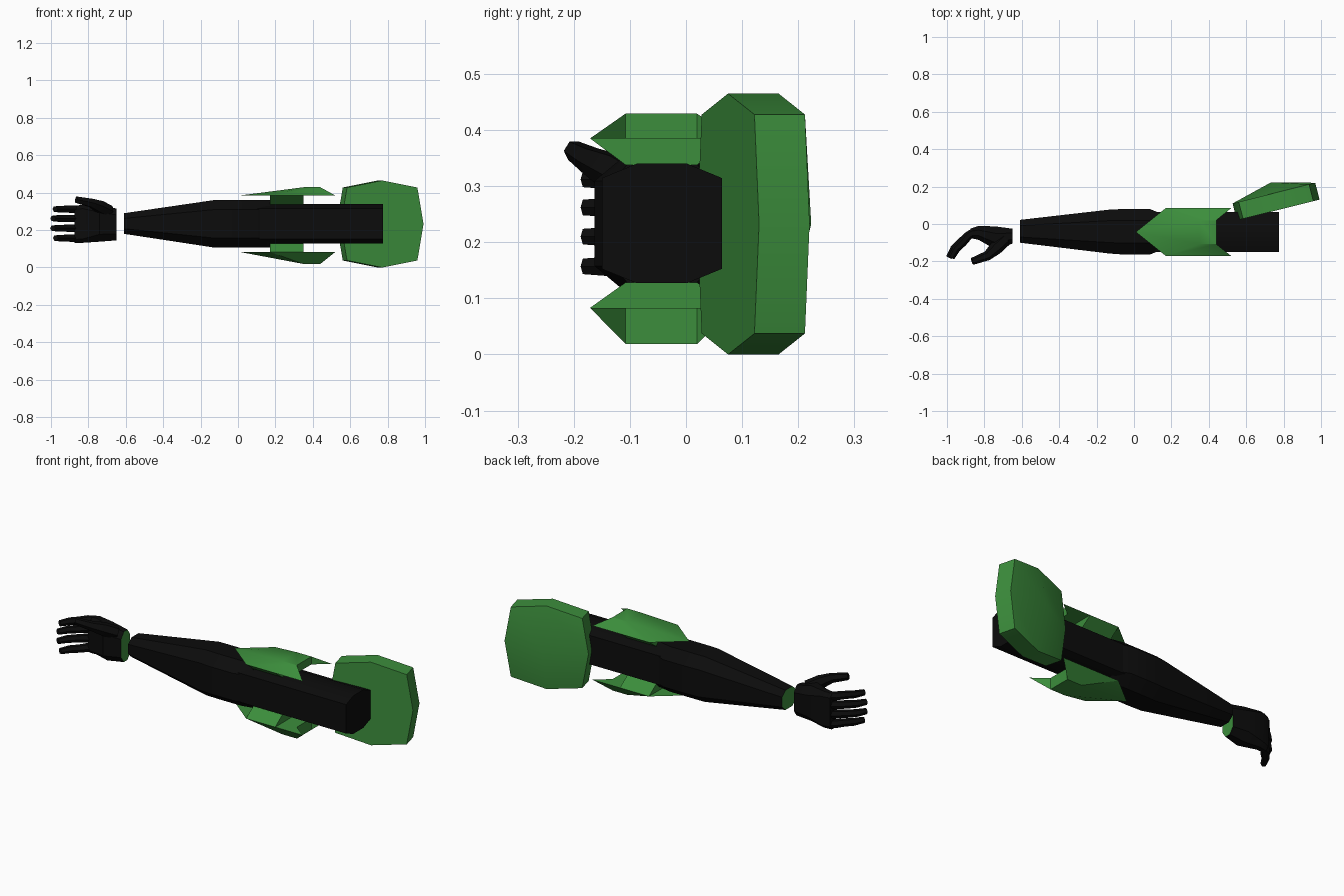
import bpy, bmesh, math
from mathutils import Vector

if "Cube" in bpy.data.objects:
    bpy.data.objects.remove(bpy.data.objects["Cube"])


def material(name, rgb):
    m = bpy.data.materials.new(name)
    m.diffuse_color = (*rgb, 1)
    m.use_nodes = True
    m.node_tree.nodes["Principled BSDF"].inputs["Base Color"].default_value = m.diffuse_color
    return m


BLACK = material("black", (0.0035, 0.0035, 0.0035))
GREEN = material("green", (0.045, 0.27, 0.045))


def finish(name, bm, mats, rule=None):
    bmesh.ops.recalc_face_normals(bm, faces=bm.faces)
    if rule:
        for f in bm.faces:
            f.material_index = 1 if rule(f) else 0
    me = bpy.data.meshes.new(name)
    bm.to_mesh(me)
    bm.free()
    ob = bpy.data.objects.new(name, me)
    bpy.context.collection.objects.link(ob)
    for m in mats:
        me.materials.append(m)
    bpy.ops.object.select_all(action='DESELECT')
    ob.select_set(True)
    bpy.context.view_layer.objects.active = ob
    bpy.ops.object.shade_smooth_by_angle(angle=math.radians(25))
    return ob


def loft(name, rings, mats, rule=None):
    """Skin a list of equal-length closed rings and cap both ends."""
    bm = bmesh.new()
    vs = [[bm.verts.new(p) for p in r] for r in rings]
    n = len(vs[0])
    for a, b in zip(vs, vs[1:]):
        for i in range(n):
            j = (i + 1) % n
            bm.faces.new((a[i], a[j], b[j], b[i]))
    bm.faces.new(vs[0])
    bm.faces.new(vs[-1])
    return finish(name, bm, mats, rule)


def octagon(x, y0, y1, z0, z1, cy=0.29, cz=0.12):
    """Chamfered rectangle across the arm; cy, cz are chamfer fractions."""
    a, b = cy * (y1 - y0), cz * (z1 - z0)
    return [(x, y0 + a, z0), (x, y1 - a, z0), (x, y1, z0 + b), (x, y1, z1 - b),
            (x, y1 - a, z1), (x, y0 + a, z1), (x, y0, z1 - b), (x, y0, z0 + b)]


def tube(name, pts, radii, sides=6):
    """Digit following a bent path."""
    pts = [Vector(p) for p in pts]
    rings = []
    for i, p in enumerate(pts):
        t = (pts[min(i + 1, len(pts) - 1)] - pts[max(i - 1, 0)]).normalized()
        u = (Vector((0, 0, 1)) - t * t.z).normalized()
        v = t.cross(u)
        rings.append([p + radii[i] * (u * math.cos(q) + v * math.sin(q))
                      for q in (math.tau * (k + 0.5) / sides for k in range(sides))])
    return loft(name, rings, [BLACK])


# upper arm
loft("upper_arm", [octagon(x, -0.15, 0.064, 0.127, 0.34) for x in (0.1, 0.775)], [BLACK])

# forearm, with a green cap at the wrist
loft("forearm", [octagon(-0.61, -0.10, 0.022, 0.18, 0.29, 0.25, 0.25),
                 octagon(-0.13, -0.158, 0.077, 0.107, 0.36, 0.25, 0.2),
                 octagon(-0.06, -0.163, 0.08, 0.107, 0.36, 0.25, 0.2),
                 octagon(0.085, -0.163, 0.08, 0.107, 0.36, 0.25, 0.2),
                 octagon(0.17, -0.13, 0.045, 0.107, 0.36, 0.25, 0.2)],
     [BLACK, GREEN], lambda f: f.normal.x < -0.9)

# palm, with a green cap at the wrist
loft("palm", [octagon(-0.65, -0.105, -0.025, 0.145, 0.315, 0.3, 0.2),
              octagon(-0.74, -0.137, -0.013, 0.138, 0.335, 0.3, 0.2),
              octagon(-0.83, -0.085, -0.01, 0.132, 0.335, 0.3, 0.1),
              octagon(-0.875, -0.075, -0.025, 0.13, 0.33, 0.3, 0.1)],
     [BLACK, GREEN], lambda f: f.normal.x > 0.9)

# four curled fingers and the thumb
for i, (z, s) in enumerate([(0.157, 0.015), (0.21, 0), (0.262, 0), (0.312, 0.012)]):
    tube(f"finger_{i + 1}", [(-0.85, -0.04, z), (-0.885, -0.062, z), (-0.93 + s, -0.1, z),
                             (-0.963 + s, -0.132, z), (-0.99 + s, -0.18, z)],
         [0.022, 0.023, 0.021, 0.02, 0.016])
tube("thumb", [(-0.69, -0.085, 0.30), (-0.74, -0.13, 0.325), (-0.785, -0.17, 0.345),
               (-0.865, -0.2, 0.363)], [0.035, 0.036, 0.026, 0.019])


# elbow guards: arrow-shaped plates with a notch, on a flared mounting block
def guard(name, z_arm, z_edge, z_top):
    bm = bmesh.new()

    def V(*p):
        return bm.verts.new(p)
    tip = V(0.01, -0.043, z_edge)
    top_f = [V(0.35, y, z_top) for y in (0.02, -0.108)]
    top_b = [V(0.44, y, z_top) for y in (0.02, -0.108)]
    side = [V(0.17, y, z_edge) for y in (0.085, -0.171)]
    barb = [V(0.52, y, z_edge) for y in (0.085, -0.171)]
    notch = [V(0.44, y, z_edge) for y in (0.02, -0.108)]
    F = bm.faces.new
    F((tip, *top_f))
    F((top_f[0], top_f[1], top_b[1], top_b[0]))
    F((top_b[0], top_b[1], notch[1], notch[0]))
    F((tip, side[0], barb[0], notch[0], notch[1], barb[1], side[1]))
    for k in (0, 1):
        F((tip, side[k], top_f[k]))
        F((side[k], barb[k], top_b[k], top_f[k]))
        F((barb[k], notch[k], top_b[k]))
    finish(name, bm, [GREEN])
    loft(name + "_mount", [[(0.17, 0.085, z_edge), (0.35, 0.085, z_edge),
                            (0.35, -0.171, z_edge), (0.17, -0.171, z_edge)],
                           [(0.17, 0.02, z_arm), (0.35, 0.02, z_arm),
                            (0.35, -0.108, z_arm), (0.17, -0.108, z_arm)]], [GREEN])


guard("upper_elbow_guard", 0.338, 0.385, 0.429)
guard("lower_elbow_guard", 0.128, 0.083, 0.019)

# shoulder guard: flat inside, bulged outside, eight-sided rim
bm = bmesh.new()
grid = {}
for i in (-1, 0, 1):
    for j in (-1, 0, 1):
        u = i * (0.188 if j else 0.221)
        z = 0.2325 + j * (0.195 if i else 0.2325)
        k = 0.06 if i == j == 0 else 0
        x, y = 0.771 + u, 0.075 + 0.25 * u
        grid[i, j, 0] = bm.verts.new((x, y, z))
        grid[i, j, 1] = bm.verts.new((x - 0.023 - 0.24 * k, y + 0.09 + 0.97 * k, z))
for i in (-1, 0):
    for j in (-1, 0):
        for s in (0, 1):
            bm.faces.new([grid[i + a, j + b, s] for a, b in ((0, 0), (1, 0), (1, 1), (0, 1))])
rim = [(-1, -1), (0, -1), (1, -1), (1, 0), (1, 1), (0, 1), (-1, 1), (-1, 0)]
for a, b in zip(rim, rim[1:] + rim[:1]):
    bm.faces.new((grid[*a, 0], grid[*b, 0], grid[*b, 1], grid[*a, 1]))
finish("shoulder_guard", bm, [GREEN])
